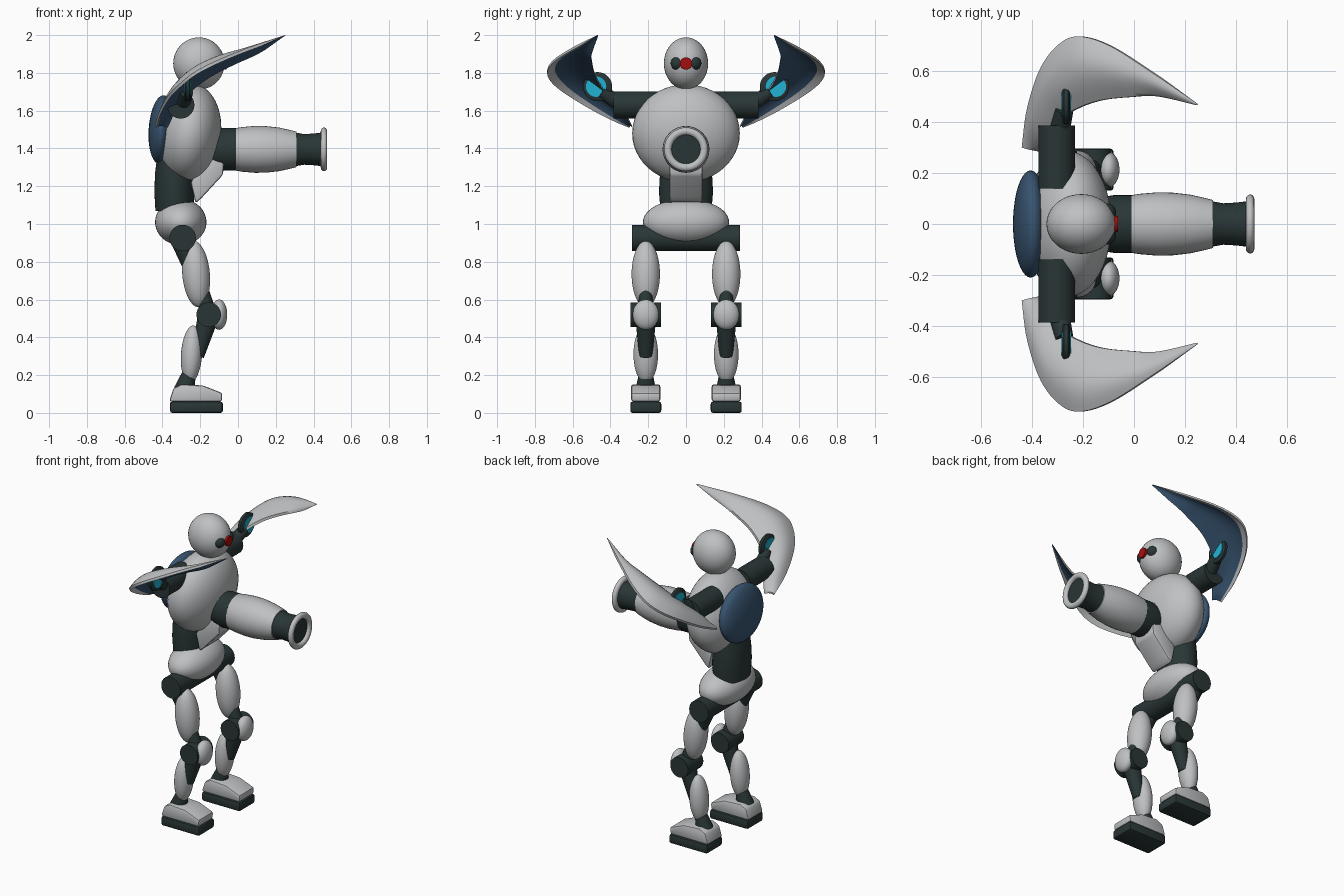
import bpy, bmesh, math
from mathutils import Vector

cube = bpy.data.objects.get("Cube")
if cube:
    bpy.data.objects.remove(cube, do_unlink=True)


def material(name, rgb):
    m = bpy.data.materials.new(name)
    m.use_nodes = True
    color = (*rgb, 1)
    m.diffuse_color = color
    bsdf = next(n for n in m.node_tree.nodes if n.type == 'BSDF_PRINCIPLED')
    bsdf.inputs["Base Color"].default_value = color
    return m


GREY = material("shell_grey", (.52, .53, .54))
DARK = material("joint_dark", (.022, .036, .036))
BLUE = material("panel_blue", (.04, .09, .165))
CYAN = material("glow_cyan", (.015, .45, .65))
RED = material("lens_red", (.38, .004, .004))


def finish(name, bm, *mats, angle=40):
    bmesh.ops.recalc_face_normals(bm, faces=bm.faces)
    me = bpy.data.meshes.new(name)
    bm.to_mesh(me)
    bm.free()
    for m in mats:
        me.materials.append(m)
    ob = bpy.data.objects.new(name, me)
    bpy.context.collection.objects.link(ob)
    bpy.ops.object.select_all(action='DESELECT')
    ob.select_set(True)
    bpy.context.view_layer.objects.active = ob
    bpy.ops.object.shade_smooth_by_angle(angle=math.radians(angle))
    return ob


def ellipsoid(name, loc, radii, mat, tilt=0):
    bm = bmesh.new()
    bmesh.ops.create_uvsphere(bm, u_segments=40, v_segments=24, radius=1)
    ob = finish(name, bm, mat)
    ob.location, ob.scale = loc, radii
    ob.rotation_euler.y = math.radians(tilt)
    return ob


def lathe(name, start, direction, profile, mat, squash=1):
    """Spin (distance, radius) pairs about an axis."""
    bm = bmesh.new()
    rings = []
    for d, r in profile:
        rings.append([bm.verts.new((r * math.cos(a), r * squash * math.sin(a), d))
                      for a in (math.tau * i / 40 for i in range(40))])
    for a, b in zip(rings, rings[1:]):
        for i in range(40):
            j = (i + 1) % 40
            bm.faces.new((a[i], a[j], b[j], b[i]))
    bm.faces.new(rings[0])
    bm.faces.new(rings[-1])
    ob = finish(name, bm, mat)
    ob.location = start
    if abs(direction.z) < .999:
        ob.rotation_euler = direction.to_track_quat('Z', 'Y').to_euler()
    return ob


def rod(name, a, b, r1, r2, mat):
    a, b = Vector(a), Vector(b)
    return lathe(name, a, b - a, [(0, r1), ((b - a).length, r2)], mat)


def prism(name, profile, y, half, mat, bevel):
    """Extrude an x-z outline sideways and round its edges."""
    bm = bmesh.new()
    f = bm.faces.new([bm.verts.new((px, y - half, pz)) for px, pz in profile])
    ext = bmesh.ops.extrude_face_region(bm, geom=[f])
    for v in ext["geom"]:
        if isinstance(v, bmesh.types.BMVert):
            v.co.y += 2 * half
    bmesh.ops.bevel(bm, geom=bm.edges[:], offset=bevel, segments=2,
                    affect='EDGES', profile=.5, clamp_overlap=True)
    return finish(name, bm, mat, angle=30)


def spline(points, t):
    """Catmull-Rom curve through points, t in 0..1."""
    p = [Vector(q) for q in points]
    s = t * (len(p) - 1)
    i = min(int(s), len(p) - 2)
    f = s - i
    b, c = p[i], p[i + 1]
    a = p[i - 1] if i else 2 * b - c
    d = p[i + 2] if i + 2 < len(p) else 2 * c - b
    return .5 * (2 * b + (c - a) * f + (2 * a - 5 * b + 4 * c - d) * f * f
                 + (3 * b - a - 3 * c + d) * f ** 3)


WING_OUTER = [(-.44, .30, 1.52), (-.42, .45, 1.59), (-.37, .605, 1.68), (-.30, .70, 1.75),
              (-.22, .735, 1.81), (-.10, .70, 1.87), (.06, .60, 1.935), (.25, .47, 2.0)]
WING_INNER = [(-.38, .285, 1.52), (-.345, .33, 1.60), (-.29, .41, 1.68), (-.22, .455, 1.745),
              (-.13, .485, 1.805), (-.02, .497, 1.86), (.09, .50, 1.91), (.247, .465, 1.997)]


def wing(name, side, steps=40, cols=12):
    """Curved crescent shell: grey above and along the rim, blue below."""
    bm = bmesh.new()
    up = Vector((-.55, 0, .83))
    loops = []
    for k in range(steps + 1):
        o, i = spline(WING_OUTER, k / steps), spline(WING_INNER, k / steps)
        width = (o - i).length
        top, low = [], []
        for j in range(cols + 1):
            u = j / cols
            p = o.lerp(i, u) + up * (.18 * width * math.sin(math.pi * u))
            q = p - up * min(.016, .2 * width)
            top.append(bm.verts.new((p.x, p.y * side, p.z)))
            low.append(bm.verts.new((q.x, q.y * side, q.z)))
        loops.append(top + low[::-1])
    n = len(loops[0])
    for a, b in zip(loops, loops[1:]):
        for j in range(n):
            m = (j + 1) % n
            f = bm.faces.new((a[j], a[m], b[m], b[j]))
            f.material_index = 1 if cols < j < n - 3 else 0
    bm.faces.new(loops[0])
    bm.faces.new(loops[-1])
    return finish(name, bm, GREY, BLUE, angle=50)


X = Vector((1, 0, 0))

# Head and eye
ellipsoid("head", (-.207, 0, 1.85), (.136, .117, .138), GREY)
rod("eye_lens", (-.12, 0, 1.85), (-.062, 0, 1.85), .034, .032, RED)
for s in (1, -1):
    ellipsoid("visor_pod", (-.106, .045 * s, 1.85), (.035, .036, .037), DARK)

# Trunk
ellipsoid("torso", (-.258, 0, 1.48), (.168, .285, .26), GREY, 7)
ellipsoid("back_panel", (-.405, 0, 1.50), (.068, .21, .182), BLUE, 4)
lathe("waist", (-.337, 0, 1.07), Vector((0, 0, 1)),
      [(0, .10), (.1, .106), (.2, .102), (.28, .092)], DARK, 1.35)
ellipsoid("pelvis", (-.303, 0, 1.01), (.136, .228, .122), GREY)
rod("hip_axle", (-.293, -.285, .926), (-.293, .285, .926), .07, .07, DARK)
prism("belly_plate", [(-.25, 1.22), (-.225, 1.11), (-.195, 1.135), (-.08, 1.26),
                      (-.07, 1.36), (-.17, 1.38)], 0, .087, GREY, .012)
prism("cannon_mount", [(-.19, 1.36), (-.075, 1.32), (-.08, 1.46), (-.11, 1.52),
                       (-.19, 1.53)], 0, .085, GREY, .02)

# Chest cannon
c = Vector((0, 0, 1.395))
lathe("cannon_collar", c + X * -.16, X, [(0, .095), (.04, .106), (.08, .113), (.15, .113)], DARK)
lathe("cannon_barrel", c + X * -.02, X, [(0, .111), (.04, .118), (.11, .124), (.17, .123),
                                         (.24, .115), (.29, .104), (.33, .094)], GREY)
lathe("cannon_neck", c + X * .30, X, [(0, .09), (.05, .081), (.10, .084), (.152, .09)], DARK)
bm = bmesh.new()
ring = [[bm.verts.new((.455 + .017 * math.cos(b),
                       (.096 + .02 * math.sin(b)) * math.cos(a),
                       1.395 + (.096 + .02 * math.sin(b)) * math.sin(a)))
         for b in (math.tau * j / 12 for j in range(12))]
        for a in (math.tau * i / 48 for i in range(48))]
for i in range(48):
    p, q = ring[i], ring[(i + 1) % 48]
    for j in range(12):
        k = (j + 1) % 12
        bm.faces.new((p[j], p[k], q[k], q[j]))
finish("muzzle_ring", bm, GREY, angle=60)

for s, tag in ((1, "left"), (-1, "right")):
    # Shoulder, glowing hub and wing
    rod(tag + "_shoulder", (-.303, .14 * s, 1.63), (-.303, .385 * s, 1.63), .072, .072, DARK)
    rod(tag + "_arm_link", (-.29, .37 * s, 1.65), (-.272, .45 * s, 1.70), .04, .035, DARK)
    hub = Vector((-.266, .468 * s, 1.727))
    lathe(tag + "_hub", hub - X * .015, X, [(0, .068), (.007, .077), (.023, .077), (.03, .068)], DARK)
    g = hub + Vector((0, .008 * s, 0))
    rod(tag + "_hub_glow", g - X * .019, g + X * .02, .054, .054, CYAN)
    wing(tag + "_wing", s)

    # Leg
    y = .213 * s
    rod(tag + "_hip_link", (-.293, y, .91), (-.262, y, .77), .062, .03, DARK)
    ellipsoid(tag + "_thigh", (-.222, y, .735), (.073, .075, .176), GREY, -5)
    rod(tag + "_knee_upper_link", (-.185, y, .65), (-.158, y, .52), .03, .048, DARK)
    rod(tag + "_knee_joint", (-.155, y - .08, .52), (-.155, y + .08, .52), .065, .065, DARK)
    ellipsoid(tag + "_knee_cap", (-.10, y, .52), (.043, .069, .08), GREY)
    rod(tag + "_knee_lower_link", (-.16, y, .50), (-.215, y, .30), .055, .035, DARK)
    ellipsoid(tag + "_shin", (-.246, y, .31), (.056, .065, .153), GREY, 4)
    rod(tag + "_ankle", (-.25, y, .24), (-.285, y, .12), .03, .055, DARK)

    # Foot
    prism(tag + "_foot", [(-.365, .06), (-.085, .06), (-.083, .105), (-.185, .145),
                          (-.30, .152), (-.342, .13)], y, .077, GREY, .012)
    prism(tag + "_sole", [(-.36, 0), (-.08, 0), (-.08, .06), (-.36, .06)], y, .082, DARK, .012)
